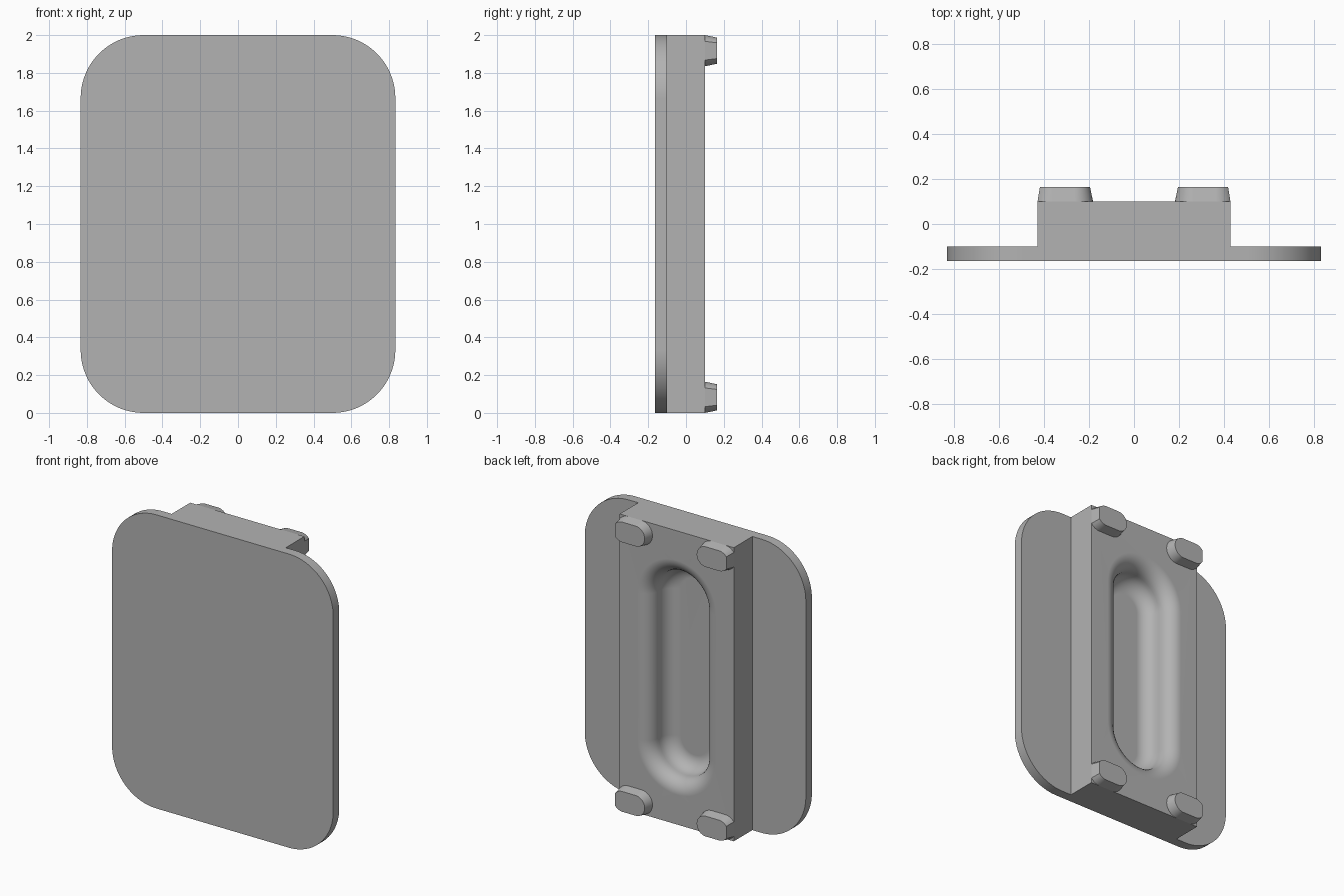
import bpy, bmesh
from math import radians, sin, cos, pi
from mathutils import Vector

cube = bpy.data.objects.get("Cube")
if cube:
    bpy.data.objects.remove(cube, do_unlink=True)

grey = bpy.data.materials.new("plain grey")
grey.use_nodes = True
COLOUR = (0.45, 0.45, 0.45, 1)
grey.diffuse_color = COLOUR
grey.node_tree.nodes["Principled BSDF"].inputs["Base Color"].default_value = COLOUR

MID = 1.0                     # mid height of the model
BACK, JOIN, FRONT = 0.10, -0.10, -0.165


def arc(cx, cz, r, start, end, steps):
    """Points on an arc in the x-z plane, angles in degrees."""
    angles = [radians(start + (end - start) * i / steps) for i in range(steps + 1)]
    return [(cx + r * cos(a), cz + r * sin(a)) for a in angles]


def add_ring(bm, outline, y):
    return [bm.verts.new((x, y, z)) for x, z in outline]


def bridge(bm, a, b):
    for i in range(len(a)):
        j = (i + 1) % len(a)
        bm.faces.new((a[i], a[j], b[j], b[i]))


def finish(bm, name):
    bmesh.ops.recalc_face_normals(bm, faces=bm.faces)
    mesh = bpy.data.meshes.new(name)
    bm.to_mesh(mesh)
    bm.free()
    mesh.materials.append(grey)
    obj = bpy.data.objects.new(name, mesh)
    bpy.context.collection.objects.link(obj)
    bpy.ops.object.select_all(action='DESELECT')
    obj.select_set(True)
    bpy.context.view_layer.objects.active = obj
    bpy.ops.object.shade_smooth_by_angle(angle=radians(30))
    weighted = obj.modifiers.new("Even shading", 'WEIGHTED_NORMAL')
    weighted.keep_sharp = True
    return obj


def prism(name, base, y0, top, y1):
    bm = bmesh.new()
    a, b = add_ring(bm, base, y0), add_ring(bm, top, y1)
    bridge(bm, a, b)
    bm.faces.new(a)
    bm.faces.new(b)
    return finish(bm, name)


# Front plate with large rounded corners
half_w, half_h, corner = 0.833, 1.0, 0.333
outline = []
for k, (sx, sz) in enumerate([(1, 1), (-1, 1), (-1, -1), (1, -1)]):
    outline += arc(sx * (half_w - corner), MID + sz * (half_h - corner),
                   corner, 90 * k, 90 * k + 90, 20)
prism("front_plate", outline, JOIN, outline, FRONT)


# Back block with a long rounded recess
def slot(r):
    return arc(0, MID + 0.5, r, 0, 180, 32) + arc(0, MID - 0.5, r, 180, 360, 32)


bm = bmesh.new()
bw = 0.43
rect = [(-bw, 0), (bw, 0), (bw, 2), (-bw, 2)]
rear, base = add_ring(bm, rect, BACK), add_ring(bm, rect, JOIN)
bridge(bm, rear, base)
bm.faces.new(base)

fillet, steps = 0.098, 8
profile = []                  # (radius, depth): rounded lip, then rounded floor
for i in range(steps + 1):
    a = pi / 2 * i / steps
    profile.append((0.2 + fillet * (1 - sin(a)), fillet * (1 - cos(a))))
for i in range(1, steps + 1):
    a = pi / 2 * i / steps
    profile.append((0.2 - fillet * (1 - cos(a)), fillet * (1 + sin(a))))
rings = [add_ring(bm, slot(r), BACK - d) for r, d in profile]
for a, b in zip(rings, rings[1:]):
    bridge(bm, a, b)
bm.faces.new(rings[-1])
rims = [bm.edges.get((loop[i], loop[(i + 1) % len(loop)]))
        for loop in (rear, rings[0]) for i in range(len(loop))]
bmesh.ops.triangle_fill(bm, edges=rims, use_beauty=True, normal=Vector((0, 1, 0)))
finish(bm, "back_block")


# Four tapered feet: round inner end, cut-off outer end
def foot_outline(sx, cz, r):
    pts = (arc(0.265, cz, r, 90, 270, 20) + arc(0.364, cz, r, -90, -37, 6)
           + arc(0.364, cz, r, 37, 90, 6))
    return [(sx * x, z) for x, z in pts]


R = 0.0825
for level, cz in (("upper", 2 - R), ("lower", R)):
    for side, sx in (("left", 1), ("right", -1)):
        prism(f"{level}_{side}_foot", foot_outline(sx, cz, R), BACK,
              foot_outline(sx, cz, 0.069), -FRONT)
